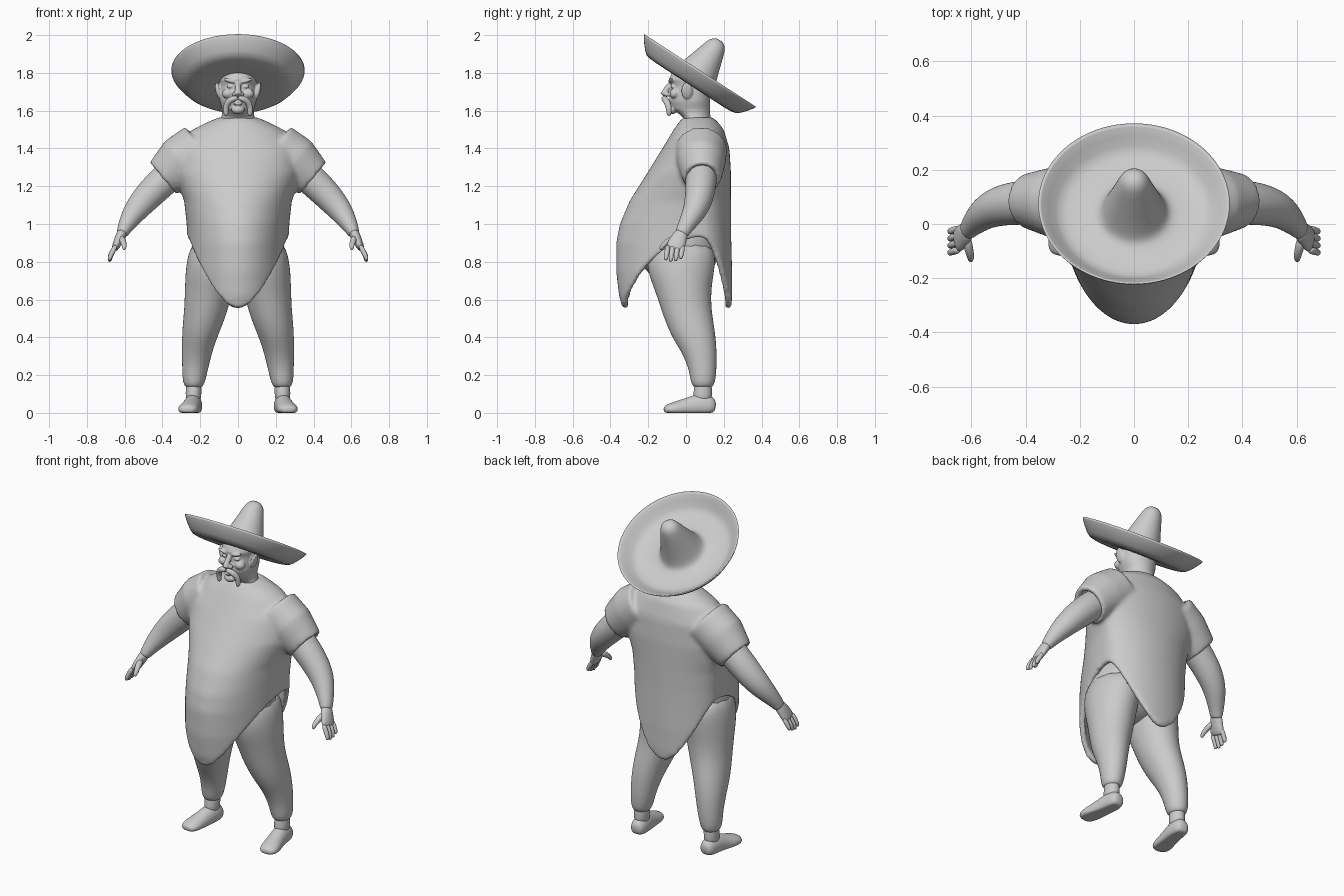
import bpy, bmesh
from math import sin, cos, pi, radians
from mathutils import Vector, Matrix

if "Cube" in bpy.data.objects:
    bpy.data.objects.remove(bpy.data.objects["Cube"])

clay = bpy.data.materials.new("light_grey_clay")
clay.use_nodes = True
clay.diffuse_color = (0.6, 0.6, 0.6, 1)
clay.node_tree.nodes["Principled BSDF"].inputs["Base Color"].default_value = (0.6, 0.6, 0.6, 1)


def finish(name, bm, subdiv=0):
    """Turn a bmesh into a smooth shaded object."""
    bmesh.ops.recalc_face_normals(bm, faces=bm.faces)
    me = bpy.data.meshes.new(name)
    bm.to_mesh(me)
    bm.free()
    me.materials.append(clay)
    me.polygons.foreach_set("use_smooth", [True] * len(me.polygons))
    ob = bpy.data.objects.new(name, me)
    bpy.context.collection.objects.link(ob)
    if subdiv:
        ob.modifiers.new("round", "SUBSURF").levels = subdiv
        ob.modifiers["round"].render_levels = subdiv
    return ob


def bridge(bm, rings, caps=True):
    """Skin a list of equal vertex rings."""
    n = len(rings[0])
    for a, b in zip(rings, rings[1:]):
        for i in range(n):
            j = (i + 1) % n
            bm.faces.new((a[i], a[j], b[j], b[i]))
    if caps:
        bm.faces.new(rings[0][::-1])
        bm.faces.new(rings[-1])


def loft(bm, sections, ref=(0, 1, 0), side=1, n=12, caps=True):
    """Tube through (x, y, z, radius along ref, radius across ref)."""
    pts = [Vector(s[:3]) for s in sections]
    rings = []
    for i, s in enumerate(sections):
        d = (pts[min(i + 1, len(pts) - 1)] - pts[max(i - 1, 0)]).normalized()
        u = Vector(ref)
        u = (u - d * u.dot(d)).normalized()
        v = d.cross(u)
        ring = []
        for k in range(n):
            a = 2 * pi * k / n
            p = pts[i] + u * cos(a) * s[3] + v * sin(a) * s[-1]
            ring.append(bm.verts.new((p.x * side, p.y, p.z)))
        rings.append(ring)
    bridge(bm, rings, caps)


def tube(name, sections, ref=(0, 1, 0), side=1, subdiv=2):
    bm = bmesh.new()
    loft(bm, sections, ref, side)
    return finish(name, bm, subdiv)


def ball(bm, c, r, tilt=0):
    m = Matrix.Translation(c) @ Matrix.Rotation(tilt, 4, 'Y') @ Matrix.Diagonal((*r, 1))
    bmesh.ops.create_uvsphere(bm, u_segments=20, v_segments=12, radius=1, matrix=m)


def sample(profile, z):
    """Smoothly read width, front and back from a profile sorted top down."""
    z = min(max(z, profile[-1][0]), profile[0][0])
    for a, b in zip(profile, profile[1:]):
        if z >= b[0]:
            t = (a[0] - z) / (a[0] - b[0])
            return [p + (q - p) * t for p, q in zip(a[1:], b[1:])]


def body_of_rings(bm, profile, bottom, yc, rows, n, caps):
    """Rings of egg shaped sections; bottom gives the lower edge by angle."""
    rings = []
    for r in range(rows + 1):
        ring = []
        for k in range(n):
            a = 2 * pi * k / n
            top = profile[0][0]
            z = top + (bottom(a) - top) * r / rows
            w, front, back = sample(profile, z)
            depth = yc - front if cos(a) > 0 else back - yc
            ring.append(bm.verts.new((w * sin(a), yc - depth * cos(a), z)))
        rings.append(ring)
    bridge(bm, rings, caps)


def remesh(ob, voxel, smooth):
    m = ob.modifiers.new("fuse", "REMESH")
    m.mode, m.voxel_size, m.use_smooth_shade = "VOXEL", voxel, True
    s = ob.modifiers.new("soften", "SMOOTH")
    s.factor, s.iterations = 0.5, smooth


# Poncho: draped shell with pointed front and back hems, fused with its sleeves
cloth = [(1.57, .08, -.005, .13), (1.55, .14, -.03, .16), (1.5, .24, -.065, .2),
         (1.4, .335, -.125, .23), (1.27, .335, -.205, .238), (1.12, .285, -.3, .238),
         (1.0, .272, -.35, .238), (.9, .268, -.37, .24), (.75, .268, -.37, .244),
         (.62, .265, -.355, .244), (.55, .26, -.335, .24)]
bm = bmesh.new()
body_of_rings(bm, cloth, lambda a: .55 + .38 * abs(sin(a)) ** 1.8, .08, 44, 64, False)
for s in (1, -1):
    loft(bm, [(.2, .08, 1.4, .14, .14), (.3, .08, 1.33, .13, .14), (.37, .085, 1.265, .108, .118),
              (.4, .085, 1.24, .098, .108)], side=s, n=24, caps=False)
poncho = finish("poncho", bm)
shell = poncho.modifiers.new("thickness", "SOLIDIFY")
shell.thickness, shell.offset = .032, -1
remesh(poncho, .011, 8)

# Hips filling the inside of the poncho
bm = bmesh.new()
ball(bm, (0, -.04, .88), (.245, .22, .2))
finish("hips", bm)

# Head and neck with facial features fused on
skull = [(1.83, .07, -.03, .1), (1.8, .095, -.075, .125), (1.765, .103, -.092, .13),
         (1.735, .1, -.078, .13), (1.69, .1, -.085, .13), (1.65, .098, -.09, .128),
         (1.61, .085, -.075, .128), (1.585, .083, -.04, .128), (1.56, .09, -.012, .13),
         (1.5, .11, -.01, .14)]
bm = bmesh.new()
body_of_rings(bm, skull, lambda a: 1.5, .04, 30, 32, True)
loft(bm, [(0, -.07, 1.755, .012), (0, -.098, 1.72, .016), (0, -.118, 1.69, .018), (0, -.1, 1.675, .012)])
ball(bm, (0, -.075, 1.605), (.035, .03, .024))
ball(bm, (0, -.095, 1.637), (.024, .014, .009))
for s in (1, -1):
    ball(bm, (s * .02, -.1, 1.686), (.013, .016, .012))
    ball(bm, (s * .055, -.06, 1.69), (.03, .027, .026))
    ball(bm, (s * .042, -.07, 1.728), (.018, .012, .009))
    ball(bm, (s * .042, -.08, 1.758), (.036, .014, .01), -s * .25)
    ball(bm, (s * .106, .005, 1.705), (.013, .03, .045), s * .2)
remesh(finish("head", bm), .005, 3)

# Drooping moustache
for s, label in ((1, "left"), (-1, "right")):
    tube(label + "_moustache", [(0, -.118, 1.668, .012), (.03, -.114, 1.664, .018), (.055, -.1, 1.645, .018),
         (.065, -.09, 1.615, .016), (.064, -.09, 1.585, .014), (.06, -.09, 1.572, .007)], side=s)

# Hat: lathed dish brim and rounded cone crown, tipped back
outline = [(0, .275), (.025, .272), (.048, .253), (.06, .22), (.09, .12), (.115, .045), (.13, .018),
           (.16, .006), (.26, .006), (.285, .018), (.352, .088), (.362, .084), (.297, .002),
           (.27, -.012), (.16, -.012), (.12, -.008), (.0, -.006)]
bm = bmesh.new()
prev = [bm.verts.new((r, 0, h)) for r, h in outline]
edges = [bm.edges.new(p) for p in zip(prev, prev[1:])]
bmesh.ops.spin(bm, geom=prev + edges, cent=(0, 0, 0), axis=(0, 0, 1), angle=2 * pi, steps=48)
bmesh.ops.remove_doubles(bm, verts=bm.verts, dist=.0005)
bmesh.ops.transform(bm, verts=bm.verts, matrix=Matrix.Translation((0, .03, 1.743)) @ Matrix.Rotation(radians(-33), 4, 'X'))
finish("hat", bm, 1)

for s, label in ((1, "left"), (-1, "right")):
    # Arm from under the sleeve to the wrist
    tube(label + "_arm", [(.3, .085, 1.31, .09), (.4, .08, 1.225, .086), (.48, .072, 1.145, .08), (.54, .05, 1.075, .068),
         (.58, .015, 1.015, .052), (.607, -.015, .965, .04, .036), (.617, -.027, .94, .038, .03)], side=s)
    # Palm, four fingers and thumb
    tube(label + "_palm", [(.607, -.015, .965, .034, .03), (.625, -.035, .93, .043, .027), (.645, -.055, .885, .052, .023),
         (.655, -.062, .862, .044, .014)], side=s)
    for i in range(4):
        y, drop = -.1 + i * .026, (.008, 0, .004, .016)[i]
        tube(label + "_finger_" + str(i + 1), [(.645, y + .005, .89, .013), (.663, y, .855, .014),
             (.677, y - .004, .825 + drop / 2, .013), (.681, y - .008, .798 + drop, .009)], side=s, subdiv=1)
    tube(label + "_thumb", [(.618, -.05, .93, .018), (.61, -.09, .912, .018), (.602, -.122, .888, .014),
         (.602, -.138, .862, .009)], side=s, subdiv=1)

    # Trouser leg, gathered at the cuff
    tube(label + "_leg", [(.125, -.02, .92, .18, .12), (.14, -.03, .78, .195, .142), (.155, -.012, .66, .155, .132),
         (.172, .005, .54, .135, .118), (.198, .035, .44, .122, .102), (.215, .068, .35, .1, .087),
         (.226, .088, .25, .079, .073), (.233, .09, .18, .07, .064), (.235, .09, .145, .06, .054),
         (.235, .09, .132, .04, .036)], side=s)
    tube(label + "_ankle", [(.235, .092, .18, .045), (.235, .09, .12, .05, .042), (.237, .085, .05, .055, .045)], side=s)

    # Shoe with the toe turned out and a flattened underside
    bm = bmesh.new()
    loft(bm, [(.232, .158, .03, .03, .03), (.234, .13, .035, .06, .047), (.238, .07, .038, .068, .05),
              (.25, .0, .026, .052, .05), (.262, -.06, .02, .04, .058), (.268, -.1, .018, .028, .05),
              (.27, -.118, .016, .014, .026)], ref=(0, 0, 1), side=s, n=16)
    for v in bm.verts:
        v.co.z = max(v.co.z, 0)
    finish(label + "_shoe", bm, 2)
